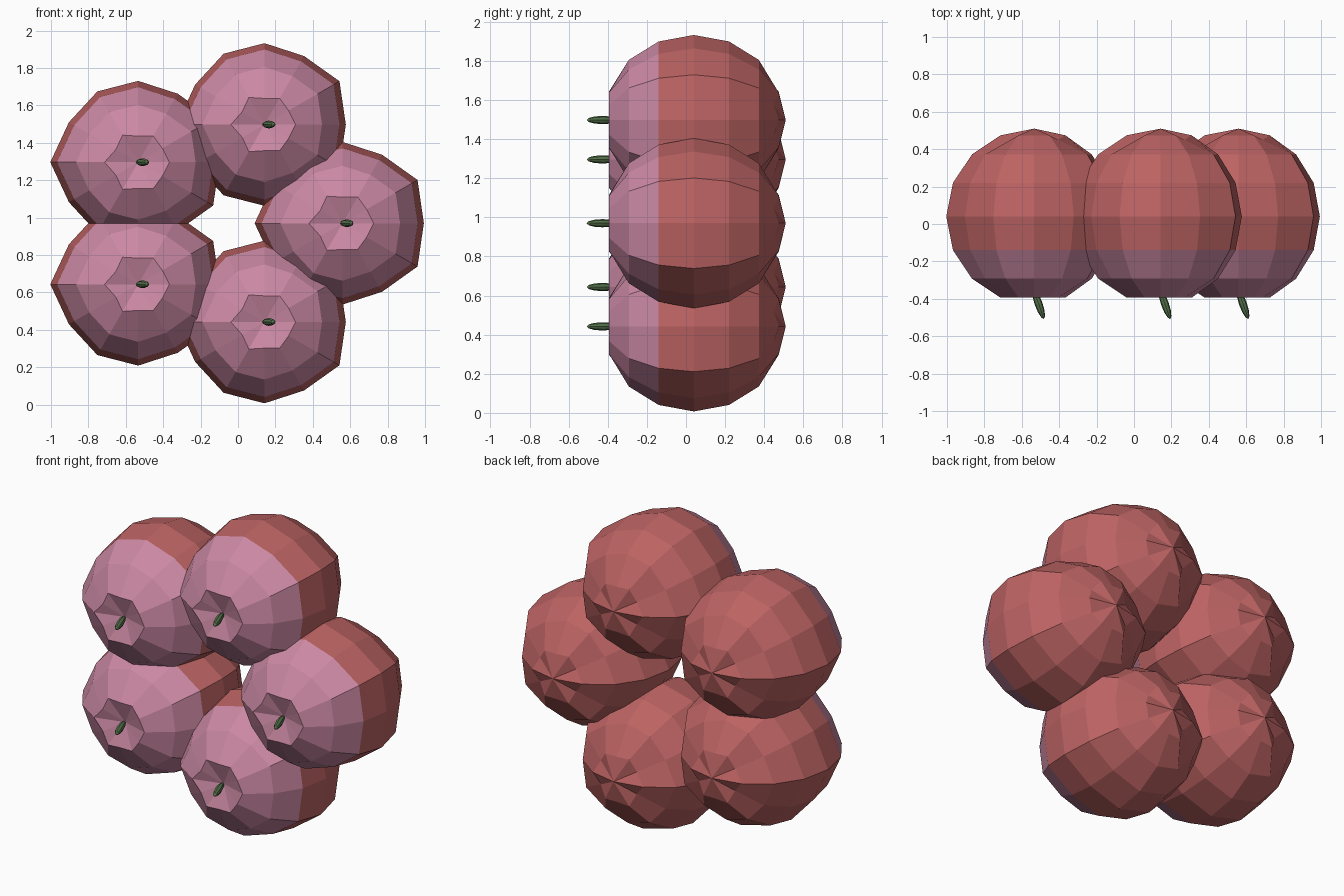
import bpy, bmesh, math
from mathutils import Matrix, Vector

cube = bpy.data.objects.get("Cube")
if cube:
    bpy.data.objects.remove(cube, do_unlink=True)


def material(name, rgb):
    m = bpy.data.materials.new(name)
    m.use_nodes = True
    m.diffuse_color = (*rgb, 1)
    m.node_tree.nodes["Principled BSDF"].inputs["Base Color"].default_value = (*rgb, 1)
    return m


red = material("apple_red", (0.51, 0.125, 0.125))
pink = material("apple_pink", (0.60, 0.25, 0.37))
green = material("stem_green", (0.09, 0.17, 0.07))

SIDES, RINGS, RADIUS, MIDDLE = 12, 8, 0.47, 0.04
# Uneven girth around the fruit, from its left side over the top; mirrored below
GIRTH = [0.925, 0.985, 0.9, 0.925, 0.93, 0.91, 1.0]


def apple_mesh():
    bm = bmesh.new()
    back = bm.verts.new((0, MIDDLE + RADIUS, 0))
    front = bm.verts.new((0, -0.345, 0))  # dimple for the stem
    rings = []
    for k in range(1, RINGS):
        lat = math.pi * k / RINGS
        ring = []
        for s in range(SIDES):
            a = math.tau * s / SIDES
            r = RADIUS * math.sin(lat) * GIRTH[min(s, SIDES - s)]
            y = MIDDLE + RADIUS * math.cos(lat)
            if k in (1, RINGS - 1) and s % 2:
                r *= 0.84  # puckered ends
                if k == 1 and s % 3:
                    y -= 0.025
            ring.append(bm.verts.new((r * math.cos(a), y, r * math.sin(a))))
        rings.append(ring)
    for s in range(SIDES):
        t = (s + 1) % SIDES
        bm.faces.new((back, rings[0][s], rings[0][t]))
        bm.faces.new((front, rings[-1][t], rings[-1][s]))
        for a, b in zip(rings, rings[1:]):
            bm.faces.new((a[s], b[s], b[t], a[t]))
    bmesh.ops.recalc_face_normals(bm, faces=bm.faces)
    # Pink front cap, red behind
    for f in bm.faces:
        f.material_index = int(f.calc_center_median().y < -0.15)
    me = bpy.data.meshes.new("apple")
    bm.to_mesh(me)
    bm.free()
    me.materials.append(red)
    me.materials.append(pink)
    return me


def stem_mesh():
    start, end = Vector((-0.005, -0.345, 0)), Vector((0.052, -0.508, 0))
    axis = end - start
    bm = bmesh.new()
    bmesh.ops.create_uvsphere(bm, u_segments=8, v_segments=6, radius=1)
    turn = axis.to_track_quat('Z', 'Y').to_matrix().to_4x4()
    size = Matrix.Diagonal((0.021, 0.021, axis.length / 2, 1))
    bm.transform(Matrix.Translation((start + end) / 2) @ turn @ size)
    me = bpy.data.meshes.new("stem")
    bm.to_mesh(me)
    bm.free()
    me.materials.append(green)
    return me


# Five fruits in a slightly wide ring
parts = {"apple": apple_mesh(), "stem": stem_mesh()}
for i in range(5):
    a = math.tau * i / 5
    spot = (-0.045 + 0.604 * math.cos(a), 0, 0.97 + 0.555 * math.sin(a))
    for name, me in parts.items():
        ob = bpy.data.objects.new(f"{name}_{i + 1}", me)
        ob.location = spot
        bpy.context.collection.objects.link(ob)
